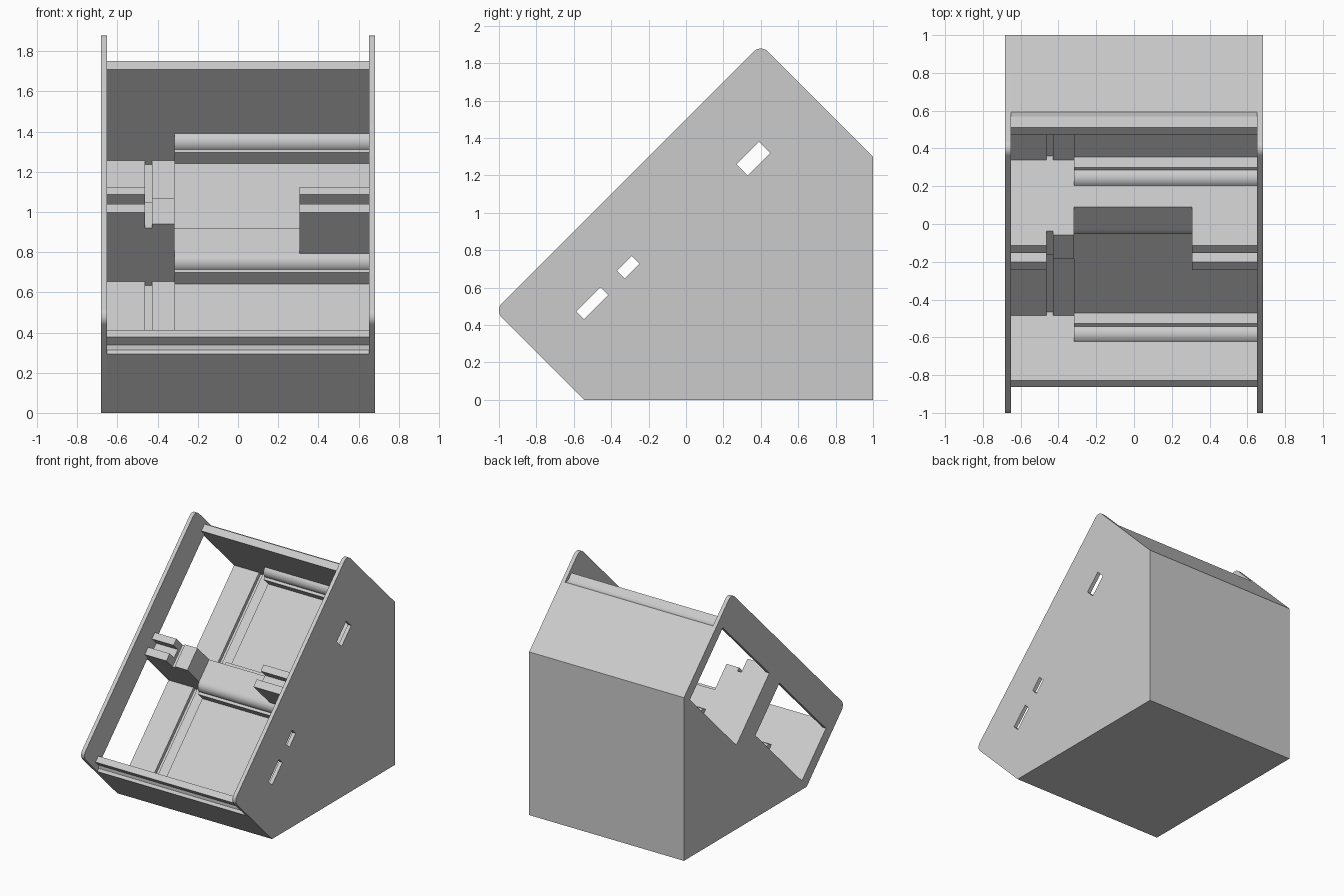
import bpy, bmesh, math
from mathutils import Vector

cube = bpy.data.objects.get("Cube")
if cube:
    bpy.data.objects.remove(cube, do_unlink=True)

gray = bpy.data.materials.new("light_gray")
gray.use_nodes = True
COLOR = (0.6, 0.6, 0.6, 1)
gray.diffuse_color = COLOR
gray.node_tree.nodes["Principled BSDF"].inputs["Base Color"].default_value = COLOR


def prism(name, profile, x0, x1):
    """Extrude a (y, z) profile along x."""
    bm = bmesh.new()
    face = bm.faces.new([bm.verts.new((x0, y, z)) for y, z in profile])
    out = bmesh.ops.extrude_face_region(bm, geom=[face])
    moved = [v for v in out["geom"] if isinstance(v, bmesh.types.BMVert)]
    bmesh.ops.translate(bm, verts=moved, vec=(x1 - x0, 0, 0))
    bmesh.ops.recalc_face_normals(bm, faces=bm.faces)
    mesh = bpy.data.meshes.new(name)
    bm.to_mesh(mesh)
    bm.free()
    mesh.materials.append(gray)
    obj = bpy.data.objects.new(name, mesh)
    bpy.context.collection.objects.link(obj)
    return obj


def tilted(name, points, x0, x1):
    """Profile in (a, b): a runs up the tilted front, b runs out of it."""
    return prism(name, [((a - b) / 2, (a + b) / 2) for a, b in points], x0, x1)


def box(name, a0, a1, b0, b1, x0, x1):
    return tilted(name, [(a0, b0), (a1, b0), (a1, b1), (a0, b1)], x0, x1)


def cut(obj, cutters):
    for c in cutters:
        mod = obj.modifiers.new("cut", "BOOLEAN")
        mod.operation, mod.solver, mod.object = "DIFFERENCE", "EXACT", c
    bpy.context.view_layer.update()
    dg = bpy.context.evaluated_depsgraph_get()
    mesh = bpy.data.meshes.new_from_object(obj.evaluated_get(dg))
    obj.modifiers.clear()
    obj.data = mesh
    for c in cutters:
        bpy.data.objects.remove(c, do_unlink=True)


# Main dimensions
IN, OUT = 0.652, 0.682           # inner and outer x of the side panels
LO0, LO1 = -0.415, 0.755         # lower bay along the slope
HI0, HI1 = 1.01, 2.18            # upper bay along the slope
LO_BASE, HI_BASE = 0.515, 0.29   # lowest floor in each bay
LO_SIDE, HI_SIDE = 0.555, 0.33   # floor beside the cable channel
RAIL, RAIL_FOOT = 1.24, 1.16
GROOVE0, GROOVE1, STEP, GAP = -0.462, -0.428, -0.317, 0.306
SINK = 0.02                      # how far inserts sink into their neighbours

# Outer shell with a stepped rail at its lower and upper end
mid = (LO1 + HI0) / 2
tilted("case_shell", [
    (-0.545, 0.545), (1, -1), (2.3, 0.3),
    (2.3, 1.115), (2.275, 1.135), (2.26, RAIL_FOOT), (2.26, RAIL),
    (HI1, RAIL), (HI1, HI_BASE), (mid, HI_BASE),
    (mid, LO_BASE), (LO0, LO_BASE), (LO0, RAIL),
    (-0.485, RAIL), (-0.485, RAIL_FOOT), (-0.51, 1.135), (-0.545, 1.13)], -IN, IN)

# Floors on both sides of the cable channel
for side, x0, x1 in (("outer", -IN, GROOVE0), ("inner", GROOVE1, STEP)):
    box("lower_floor_" + side, LO0 - SINK, LO1 + SINK, LO_BASE - SINK, LO_SIDE, x0, x1)
    box("upper_floor_" + side, HI0 - SINK, HI1 + SINK, HI_BASE - SINK, HI_SIDE, x0, x1)


def ledged_floor(name, a0, a1, floor):
    """Raised floor with a rounded ledge along both ends."""
    r, top = 0.08, floor + 0.19
    half = [(-SINK, floor - 0.15), (-SINK, top)]
    for i in range(9):
        t = math.radians(90 * i / 8)
        half.append((r * math.sin(t), top - r + r * math.cos(t)))
    half += [(0.11, top - r), (0.11, floor)]
    pts = [(a0 + a, b) for a, b in half]
    pts += [(a1 - a, b) for a, b in reversed(half)]
    return tilted(name, pts, STEP, IN)


floors = [ledged_floor("lower_main_floor", LO0, LO1, 0.64),
          ledged_floor("upper_main_floor", HI0, HI1, 0.41)]

# Divider between the bays, in pieces of different height
BASE = HI_BASE - SINK
slotted = [(LO1, BASE), (HI0, BASE), (HI0, RAIL), (0.935, RAIL),
           (0.935, 1.13), (0.84, 1.13), (0.84, RAIL), (LO1, RAIL)]
tilted("divider_slotted_right", slotted, -IN, GROOVE0)
box("divider_channel", LO1, HI0, BASE, 1.085, GROOVE0, GROOVE1)
box("divider_block", LO1, HI0, BASE, 1.125, GROOVE1, STEP)
box("divider_low", LO1, HI0, BASE, 0.83, STEP, GAP)
tilted("divider_slotted_left", slotted, GAP, IN)

# Side panels with two rounded corners
R = 0.053


def rounded(corner, start):
    """Quarter arc, counter-clockwise, inside a tilted square corner."""
    middle = math.radians(start + 45)
    c = Vector(corner) - Vector((math.cos(middle), math.sin(middle))) * R * math.sqrt(2)
    angles = [math.radians(start + 90 * i / 10) for i in range(11)]
    return [(c.x + R * math.cos(t), c.y + R * math.sin(t)) for t in angles]


outline = [(-0.545, 0), (1, 0), (1, 1.3)]
outline += rounded((0.4, 1.9), 45) + rounded((-1.0225, 0.4775), 135)
left_panel = prism("left_panel", outline, IN, OUT)
right_panel = prism("right_panel", outline, -OUT, -IN)

# Small connector slots on one side, large bay openings on the other
cut(left_panel, [box("slot", *s, 0.5, 0.8) for s in (
    (1.53, 1.77, 0.87, 0.99), (0.32, 0.48, 0.975, 1.06), (-0.115, 0.145, 0.975, 1.06))])
cut(right_panel, [
    box("upper_opening", HI0, HI1, HI_SIDE, RAIL_FOOT, -0.8, -0.5),
    box("lower_opening", LO0, LO1, LO_SIDE, RAIL_FOOT, -0.8, -0.5)])

# Smooth the rounded corners and ledges only
for obj in [left_panel, right_panel] + floors:
    bpy.ops.object.select_all(action="DESELECT")
    obj.select_set(True)
    bpy.context.view_layer.objects.active = obj
    bpy.ops.object.shade_smooth_by_angle(angle=math.radians(30))
